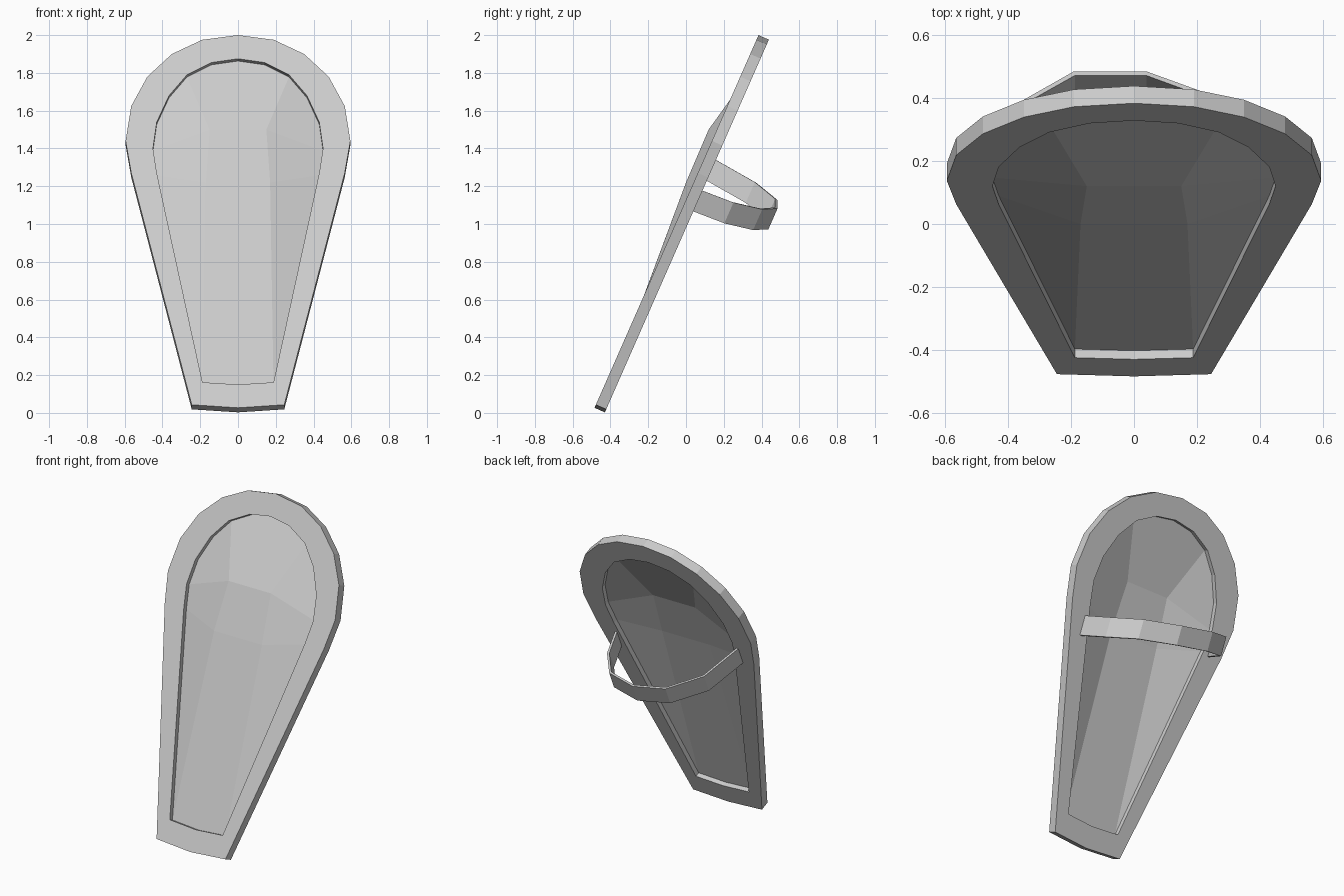
import bpy, bmesh, math
from mathutils import Vector

if "Cube" in bpy.data.objects:
    bpy.data.objects.remove(bpy.data.objects["Cube"])

TILT = math.radians(23.75)
NORMAL = Vector((0, math.cos(TILT), -math.sin(TILT)))   # towards the back
ALONG = Vector((0, math.sin(TILT), math.cos(TILT)))     # up the plate
THICK = 0.06


def on_plate(x, z, depth=0.0):
    """Point on the tilted front plane, pushed back by depth."""
    return Vector((x, -0.483 + math.tan(TILT) * (z - 0.03), z)) + NORMAL * depth


def mirror_loop(half):
    """Closed outline from a right half running top centre to bottom centre."""
    return half + [(-x, z) for x, z in half[-2:0:-1]]


def make(name, verts, faces):
    mesh = bpy.data.meshes.new(name)
    mesh.from_pydata([tuple(v) for v in verts], [], faces)
    bm = bmesh.new()
    bm.from_mesh(mesh)
    bmesh.ops.recalc_face_normals(bm, faces=bm.faces)
    bm.to_mesh(mesh)
    bm.free()
    obj = bpy.data.objects.new(name, mesh)
    bpy.context.collection.objects.link(obj)
    return obj


outer = mirror_loop([(0, 2.0), (0.19, 1.975), (0.35, 1.9), (0.48, 1.78), (0.565, 1.625),
                     (0.595, 1.44), (0.565, 1.27), (0.245, 0.043), (0, 0.027)])
inner = mirror_loop([(0, 1.875), (0.14, 1.855), (0.27, 1.79), (0.365, 1.68), (0.43, 1.54),
                     (0.45, 1.4), (0.43, 1.27), (0.188, 0.162), (0, 0.15)])
n = len(outer)

# Rim: four matching loops joined into a closed ring
loops = [(outer, 0), (inner, 0), (inner, THICK), (outer, THICK)]
verts = [on_plate(x, z, d) for loop, d in loops for x, z in loop]
faces = [(r * n + i, r * n + (i + 1) % n, (r + 1) % 4 * n + (i + 1) % n, (r + 1) % 4 * n + i)
         for r in range(4) for i in range(n)]
make("shield_rim", verts, faces)

# Panel: thin faceted sheet set halfway into the rim, bulging forward
verts = [on_plate(x, z, THICK / 2) for x, z in inner]
verts += [Vector(p) for p in [(0.15, 0.12, 1.5), (-0.15, 0.12, 1.5),
                              (0.17, 0.0, 1.22), (-0.17, 0.0, 1.22)]]
AR, AL, BR, BL = n, n + 1, n + 2, n + 3
right = [(AR, 2, 3, 4, 5), (AR, 5, 6, BR), (BR, 6, 7)]
swap = {AR: AL, BR: BL}
left = [tuple(swap.get(i, (n - i) % n) for i in reversed(f)) for f in right]
middle = [(AR, AL, n - 2, n - 1, 0, 1, 2), (AR, BR, BL, AL), (BR, 7, 8, 9, BL)]
make("shield_panel", verts, right + left + middle)

# Arm strap: slanted band looping behind the plate
path = [(0.44, 0.03, 1.07), (0.38, 0.20, 1.005), (0.26, 0.35, 0.97), (0.04, 0.43, 0.975),
        (-0.19, 0.43, 1.02), (-0.385, 0.32, 1.11), (-0.48, 0.10, 1.235)]
verts = [Vector(p) + ALONG * w for p in path for w in (0, 0.12)]
faces = [(2 * i, 2 * i + 2, 2 * i + 3, 2 * i + 1) for i in range(len(path) - 1)]
strap = make("arm_strap", verts, faces)
solid = strap.modifiers.new("thickness", 'SOLIDIFY')
solid.thickness = 0.014
solid.offset = 0
